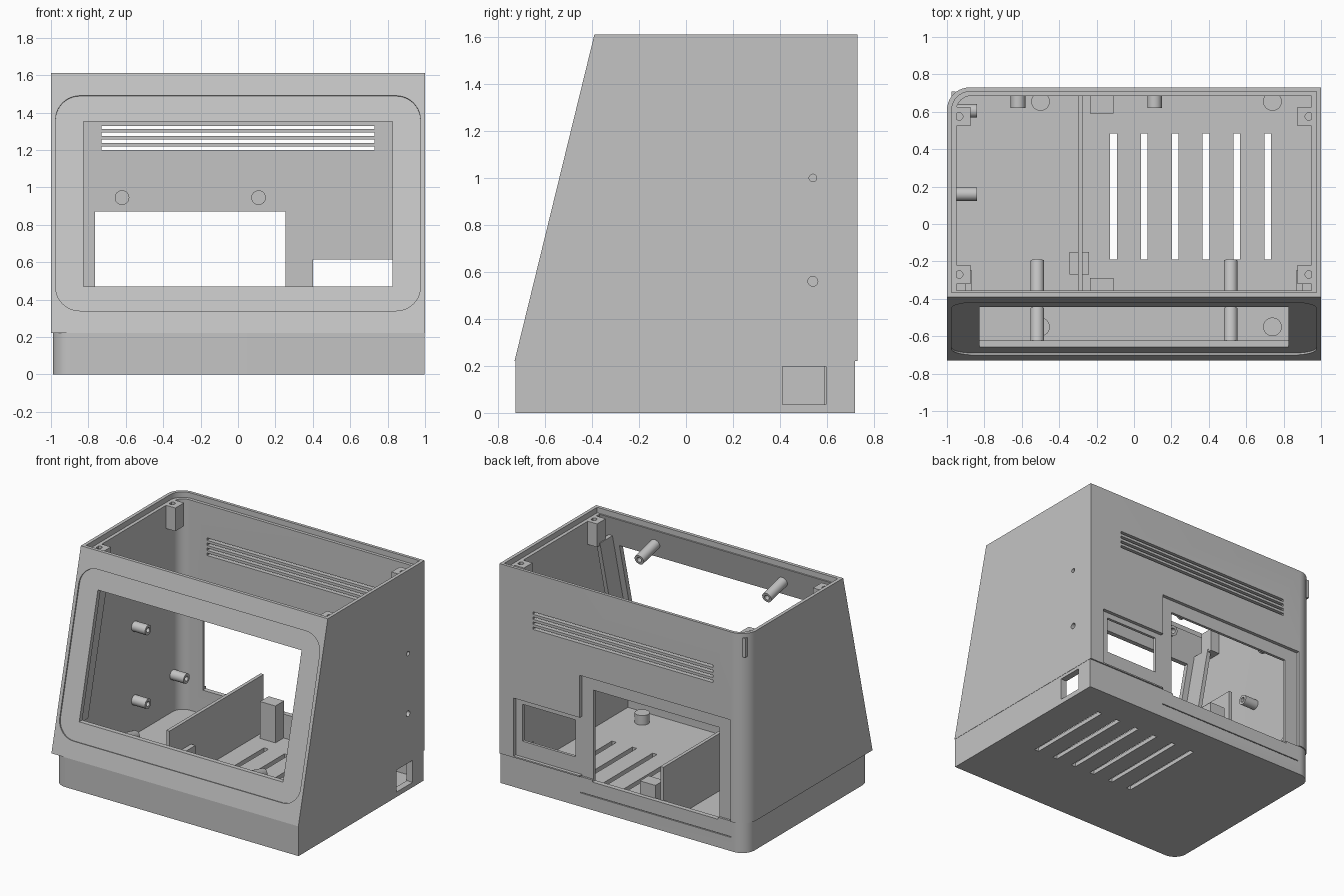
import bpy, bmesh, math
from mathutils import Matrix, Vector

if "Cube" in bpy.data.objects:
    bpy.data.objects.remove(bpy.data.objects["Cube"], do_unlink=True)

# Single grey plastic
GREY = (0.55, 0.55, 0.55, 1)
plastic = bpy.data.materials.new("grey_plastic")
plastic.use_nodes = True
plastic.diffuse_color = GREY
bsdf = next(n for n in plastic.node_tree.nodes if n.type == 'BSDF_PRINCIPLED')
bsdf.inputs["Base Color"].default_value = GREY

LEAN = 0.34 / 1.39          # backward lean of the front panel


def front_y(z):
    return -0.73 + (z - 0.22) * LEAN


def finish(name, bm):
    bmesh.ops.recalc_face_normals(bm, faces=bm.faces)
    mesh = bpy.data.meshes.new(name)
    bm.to_mesh(mesh)
    bm.free()
    mesh.materials.append(plastic)
    ob = bpy.data.objects.new(name, mesh)
    bpy.context.scene.collection.objects.link(ob)
    return ob


def bevel(bm, radius, test):
    edges = [e for e in bm.edges if test(e.verts[0].co, e.verts[1].co)]
    bmesh.ops.bevel(bm, geom=edges, offset=radius, segments=10,
                    profile=0.5, affect='EDGES')


def prism(name, profile, x0, x1, radius=0):
    """Side profile (y, z) extruded along x; optional rounded rear right corner."""
    bm = bmesh.new()
    face = bm.faces.new([bm.verts.new((x0, y, z)) for y, z in profile])
    new = bmesh.ops.extrude_face_region(bm, geom=[face])["geom"]
    bmesh.ops.translate(bm, vec=(x1 - x0, 0, 0),
                        verts=[v for v in new if isinstance(v, bmesh.types.BMVert)])
    if radius:
        back = max(y for y, z in profile)
        bevel(bm, radius, lambda a, b: all(
            abs(v.x - x0) < 1e-4 and abs(v.y - back) < 1e-4 for v in (a, b)))
    return finish(name, bm)


def box(name, x, y, z, radius=0, test=None):
    bm = bmesh.new()
    bmesh.ops.create_cube(bm, size=1)
    for v in bm.verts:
        v.co = [r[0] if c < 0 else r[1] for c, r in zip(v.co, (x, y, z))]
    if radius:
        bevel(bm, radius, test)
    return finish(name, bm)


def rod(name, start, end, radius, bored=False):
    """Cylinder between two points, optionally with a blind screw hole."""
    a, b = Vector(start), Vector(end)
    d = b - a
    bm = bmesh.new()
    bmesh.ops.create_cone(bm, cap_ends=True, segments=24, radius1=radius,
                          radius2=radius, depth=d.length)
    if bored:
        bm.faces.ensure_lookup_table()
        tip = max(bm.faces, key=lambda f: f.calc_center_median().z)
        bmesh.ops.inset_individual(bm, faces=[tip], thickness=radius * 0.5)
        bmesh.ops.inset_individual(bm, faces=[tip], thickness=0.0005,
                                   depth=-d.length * 0.7)
    bm.transform(Matrix.Translation((a + b) / 2)
                 @ d.to_track_quat('Z', 'Y').to_matrix().to_4x4())
    return finish(name, bm)


def combine(target, tools, operation='DIFFERENCE'):
    """Run the booleans, keep the result and drop the tools."""
    for t in tools:
        t.hide_render = True
        m = target.modifiers.new("cut", 'BOOLEAN')
        m.operation, m.solver, m.object = operation, 'EXACT', t
    bpy.context.view_layer.update()
    done = target.evaluated_get(bpy.context.evaluated_depsgraph_get())
    mesh = bpy.data.meshes.new_from_object(done)
    target.modifiers.clear()
    target.data = mesh
    for t in tools:
        bpy.data.objects.remove(t, do_unlink=True)


# Outer body: leaning upper part on a slightly inset base
shell = prism("case_shell", [(-0.73, 0.22), (0.73, 0.22), (0.73, 1.61), (-0.39, 1.61)],
              -1, 1, 0.12)
base = box("base", (-0.99, 0.998), (-0.725, 0.72), (0, 0.24), 0.1,
           lambda a, b: a.x < 0 and b.x < 0 and abs(a.z - b.z) > 0.1)
combine(shell, [base], 'UNION')

# Hollow inside and lid ledge
cuts = [
    prism("cavity", [(-0.685, 0.03), (0.685, 0.03), (0.685, 1.7),
                     (front_y(1.7) + 0.045, 1.7), (-0.685, 0.22)], -0.95, 0.95, 0.08),
    prism("lid_ledge", [(-0.365, 1.57), (0.708, 1.57), (0.708, 1.7), (-0.365, 1.7)],
          -0.975, 0.975, 0.1),
]

# Front: shallow rounded recess and screen opening
recess = box("front_recess", (-0.975, 0.975), (-0.06, 0.01), (-0.592, 0.592), 0.13,
             lambda a, b: abs(a.y - b.y) > 0.01)
recess.data.transform(Matrix.Translation((0, front_y(0.915), 0.915))
                      @ Matrix.Rotation(-math.atan(LEAN), 4, 'X'))
cuts += [recess, box("screen_opening", (-0.825, 0.825), (-0.9, -0.2), (0.47, 1.353))]

# Back: recessed surrounds, openings, seam and louvres
cuts += [
    box("large_surround", (-0.87, 0.35), (0.705, 0.8), (0.22, 0.965)),
    box("small_surround", (0.34, 0.885), (0.705, 0.8), (0.23, 0.655)),
    box("large_opening", (-0.765, 0.255), (0.6, 0.8), (0.205, 0.872)),
    box("small_opening", (0.4, 0.83), (0.6, 0.8), (0.345, 0.615)),
    box("seam", (-0.87, 0.35), (0.712, 0.8), (0.1, 0.106)),
]
for i in range(4):
    z = 1.209 + i * 0.037
    cuts.append(box("louvre", (-0.73, 0.73), (0.6, 0.8), (z - 0.009, z + 0.009)))

# Left side: connector cut-out and screw holes
cuts.append(box("side_cutout", (0.9, 1.1), (0.41, 0.595), (0.036, 0.197)))
for y, z, r in [(-0.42, 1, 0.021), (-0.28, 1, 0.016), (0.54, 1, 0.016), (-0.04, 0.56, 0.017),
                (0.54, 0.56, 0.021), (0.54, 0.33, 0.016), (-0.51, 0.12, 0.016)]:
    cuts.append(rod("side_hole", (0.9, y, z), (1.1, y, z), r))

# Floor: vents and foot holes
for i in range(6):
    x = -0.11 + i * 0.165
    cuts.append(box("floor_vent", (x - 0.018, x + 0.018), (-0.19, 0.485), (-0.1, 0.1)))
FEET = [(x, y) for x in (-0.5, 0.74) for y in (-0.55, 0.655)]
for x, y in FEET:
    cuts.append(rod("foot_hole", (x, y, -0.1), (x, y, 0.02), 0.02))
combine(shell, cuts)

# Floor bosses, divider and support blocks
for x, y in FEET:
    rod("floor_boss", (x, y, 0.025), (x, y, 0.1), 0.05)
box("divider", (-0.3, -0.275), (-0.4, 0.69), (0.025, 0.45))
box("divider_block", (-0.345, -0.24), (-0.27, -0.15), (0.025, 0.26))
box("rear_block", (-0.235, -0.11), (0.59, 0.69), (0.025, 0.3))
box("front_block", (-0.235, -0.11), (-0.38, -0.29), (0.025, 0.27))

for s in (-1, 1):
    # Lid posts in the four corners
    for y in (-0.27, 0.575):
        post = box("lid_post", sorted((s * 0.875, s * 0.96)), (y - 0.05, y + 0.05), (1.4, 1.57))
        combine(post, [rod("post_hole", (s * 0.935, y, 1.45), (s * 0.935, y, 1.7), 0.02)])
    # Stiffening ribs beside the screen
    x0, x1 = sorted((s * 0.87, s * 0.9))
    prism("screen_rib", [(front_y(z) + d, z) for z, d in
                         ((0.42, 0.03), (0.42, 0.19), (1.42, 0.19), (1.42, 0.03))], x0, x1)
    # Screen standoffs, square to the leaning panel
    for z in (0.42, 1.46):
        a = Vector((s * 0.517, front_y(z) + 0.03, z))
        rod("screen_standoff", a, a + Vector((0, 0.2, -0.2 * LEAN)), 0.037, True)

# Standoffs on the back and right walls
for x in (-0.62, 0.11):
    rod("back_standoff", (x, 0.695, 0.945), (x, 0.62, 0.945), 0.039)
for y, z in ((0.16, 0.825), (0.16, 0.285), (0.605, 0.3)):
    rod("wall_standoff", (-0.96, y, z), (-0.84, y, z), 0.036, True)

# Small tab on the rounded rear corner
box("corner_tab", (-0.976, -0.955), (0.68, 0.708), (1.44, 1.58))

# Smooth round parts, sharp edges kept
for ob in bpy.context.scene.collection.objects:
    if ob.type == 'MESH' and ob.data.materials and ob.data.materials[0] == plastic:
        for p in ob.data.polygons:
            p.use_smooth = True
        ob.data.set_sharp_from_angle(angle=math.radians(30))
